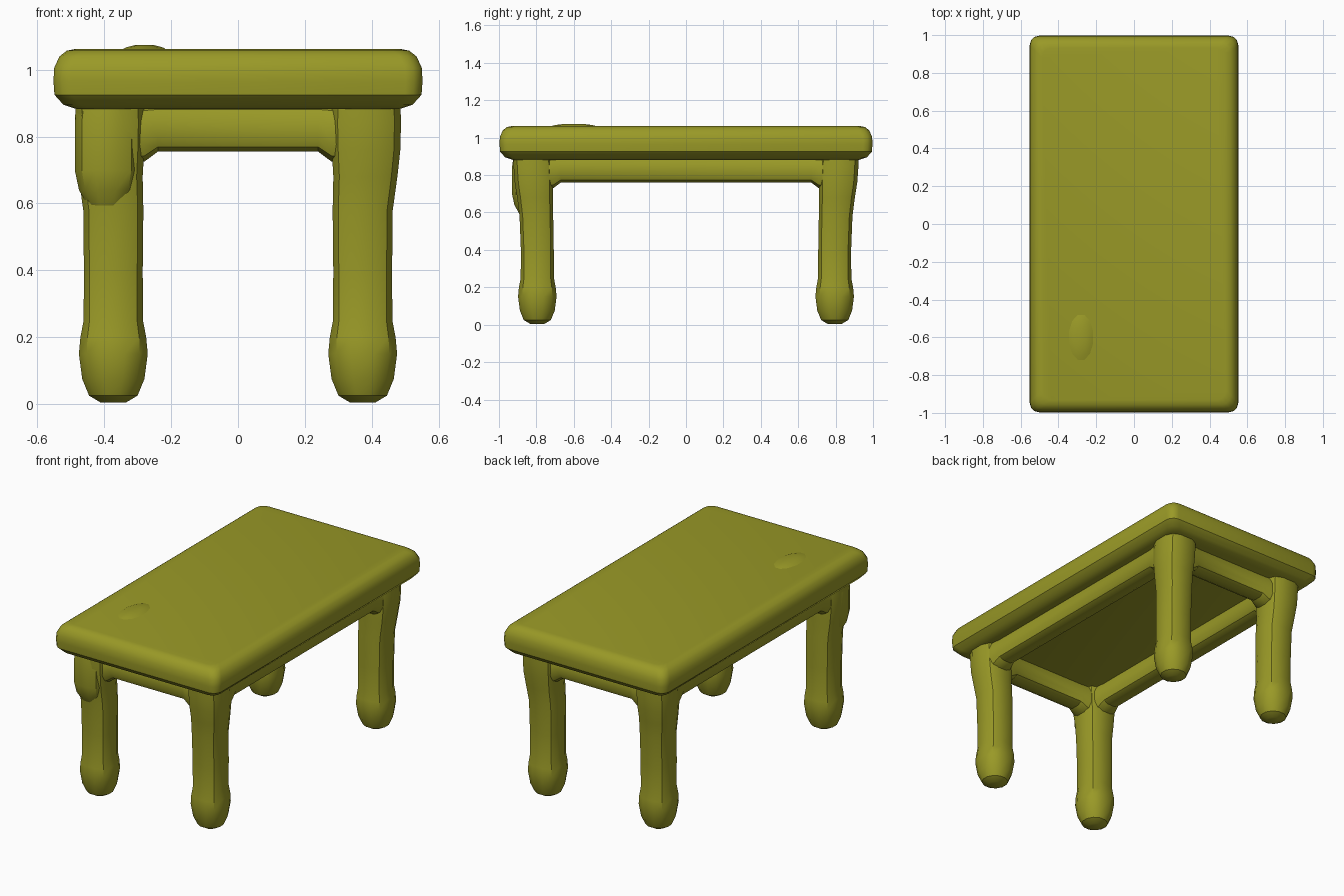
import bpy, bmesh
from math import cos, sin, pi, copysign
from mathutils import Vector

cube = bpy.data.objects.get("Cube")
if cube:
    bpy.data.objects.remove(cube, do_unlink=True)

olive = bpy.data.materials.new("olive")
olive.use_nodes = True
COLOUR = (0.32, 0.32, 0.02, 1)
olive.diffuse_color = COLOUR
olive.node_tree.nodes["Principled BSDF"].inputs["Base Color"].default_value = COLOUR


def loft(name, rings, angle=0.6):
    """Skin a stack of equal-length point rings and cap both ends."""
    bm = bmesh.new()
    loops = [[bm.verts.new(p) for p in ring] for ring in rings]
    n = len(loops[0])
    for a, b in zip(loops, loops[1:]):
        for i in range(n):
            j = (i + 1) % n
            bm.faces.new((a[i], a[j], b[j], b[i]))
    bm.faces.new(loops[0][::-1])
    bm.faces.new(loops[-1])
    bmesh.ops.recalc_face_normals(bm, faces=bm.faces)
    mesh = bpy.data.meshes.new(name)
    bm.to_mesh(mesh)
    bm.free()
    mesh.materials.append(olive)
    obj = bpy.data.objects.new(name, mesh)
    bpy.context.collection.objects.link(obj)
    bpy.ops.object.select_all(action="DESELECT")
    obj.select_set(True)
    bpy.context.view_layer.objects.active = obj
    bpy.ops.object.shade_smooth_by_angle(angle=angle)
    return obj


def squircle(rx, ry, power, sides=12):
    """Rounded-square section; higher power is squarer."""
    pts = []
    for i in range(sides):
        a = 2 * pi * (i + 0.5) / sides
        c, s = cos(a), sin(a)
        pts.append((copysign(abs(c) ** (2 / power), c) * rx,
                    copysign(abs(s) ** (2 / power), s) * ry))
    return pts


def rounded_rect(hx, hy, r, z, steps=3):
    pts = []
    for k, (sx, sy) in enumerate([(1, 1), (-1, 1), (-1, -1), (1, -1)]):
        for i in range(steps + 1):
            a = pi / 2 * (k + i / steps)
            pts.append((sx * (hx - r) + r * cos(a), sy * (hy - r) + r * sin(a), z))
    return pts


# Table top: pillow-edged slab (z, inset from the widest outline)
edge = [(0.882, 0.07), (0.895, 0.03), (0.925, 0.003), (0.965, 0), (1.005, 0.002),
        (1.04, 0.018), (1.057, 0.04), (1.062, 0.065)]
loft("table_top", [rounded_rect(0.552 - d, 0.997 - d, 0.05, z) for z, d in edge])

# Shallow swelling on the top
bump = [(1.055, 1), (1.067, 0.7), (1.074, 0.35)]
loft("top_swelling", [[(-0.28 + x, -0.6 + y, z) for x, y in squircle(0.08 * s, 0.15 * s, 2)]
                      for z, s in bump])

# Legs: z, half width, section power, outward shift in x and y
leg = [(0.005, 0.04, 2, 0, 0), (0.025, 0.075, 2, 0, 0), (0.075, 0.096, 2.2, 0, 0),
       (0.15, 0.106, 2.4, 0, 0), (0.2, 0.101, 2.6, 0, 0), (0.25, 0.091, 2.8, 0, 0),
       (0.4, 0.09, 3, 0, 0), (0.58, 0.092, 3, 0, 0.005), (0.68, 0.098, 3, 0.008, 0.012),
       (0.76, 0.105, 3, 0.01, 0.018), (0.84, 0.107, 3, 0.01, 0.022),
       (0.91, 0.105, 3, 0.01, 0.025)]
for fy, end in ((-1, "front"), (1, "back")):
    for fx, side in ((1, "left"), (-1, "right")):
        rings = []
        for z, r, power, ox, oy in leg:
            cx, cy = fx * (0.373 + ox), fy * (0.795 + oy)
            rings.append([(cx + x, cy + y, z) for x, y in squircle(r, r, power)])
        loft(f"{end}_{side}_leg", rings)

# Lump on the outside of the front right leg
lump = [(0.58, 0.05), (0.64, 0.085), (0.7, 0.098), (0.84, 0.098), (0.9, 0.09)]
loft("leg_lump", [[(-0.393 + x, -0.835 + y, z) for x, y in squircle(r, r, 2.5)]
                  for z, r in lump])


def rail(name, centre, along, half):
    """Rounded bar under the top, flaring slightly into the legs."""
    along = Vector(along)
    across = Vector((along.y, along.x, 0))
    rings = []
    for t, drop in ((-half, 0.035), (-half + 0.1, 0.03), (-half + 0.14, 0),
                    (half - 0.14, 0), (half - 0.1, 0.03), (half, 0.035)):
        mid = Vector(centre) + along * t - Vector((0, 0, drop / 2))
        rings.append([mid + across * u + Vector((0, 0, v))
                      for u, v in squircle(0.068 + drop / 3, 0.072 + drop / 2, 2.8)])
    loft(name, rings)


for s, end, side in ((-1, "front", "right"), (1, "back", "left")):
    rail(f"{end}_rail", (0, s * 0.81, 0.825), (1, 0, 0), 0.38)
    rail(f"{side}_rail", (s * 0.39, 0, 0.83), (0, 1, 0), 0.81)
